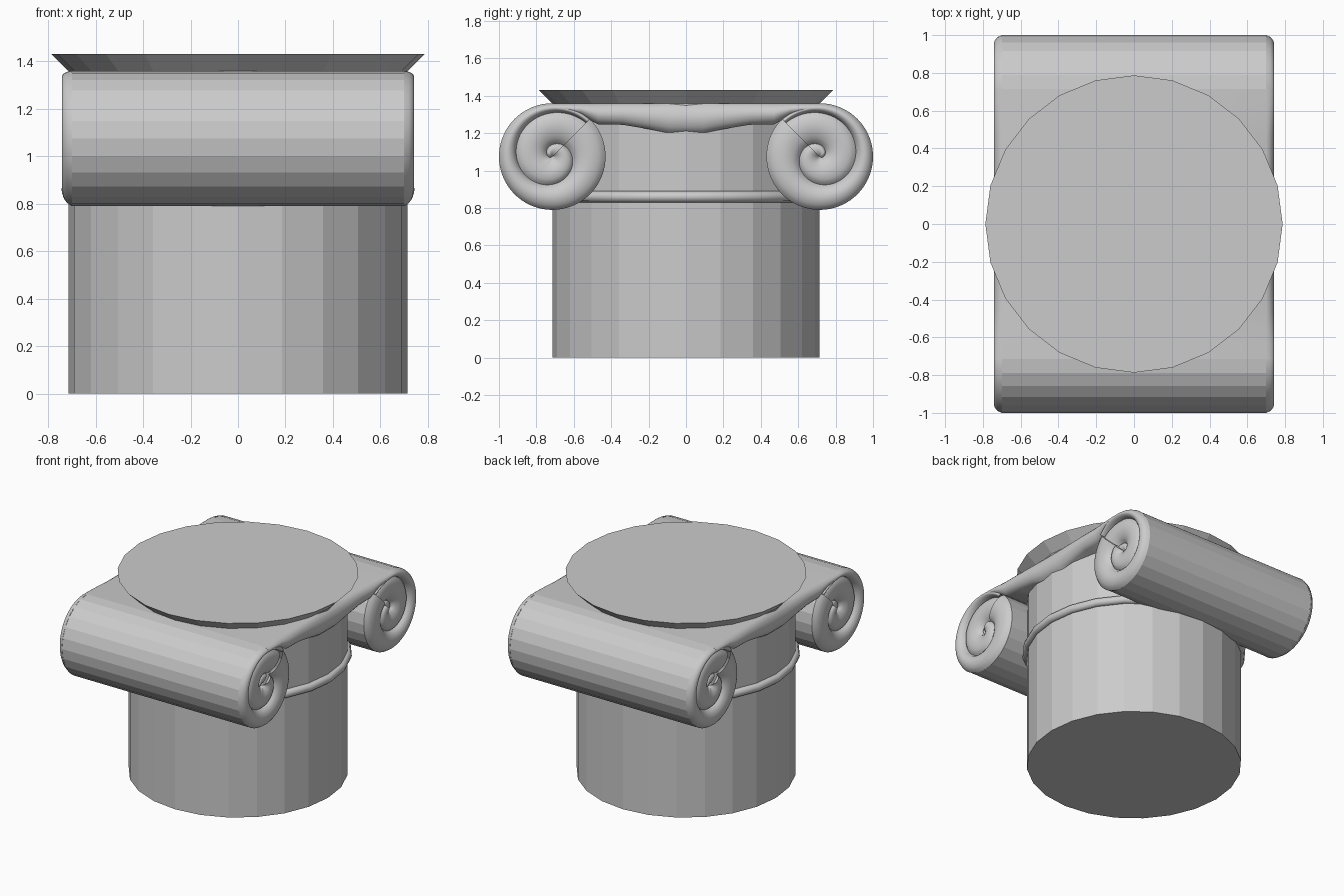
import bpy, bmesh, math
from math import sin, cos, pi

cube = bpy.data.objects.get("Cube")
if cube:
    bpy.data.objects.remove(cube, do_unlink=True)

stone = bpy.data.materials.new("grey stone")
stone.use_nodes = True
STONE = (0.6, 0.6, 0.6, 1)
stone.diffuse_color = STONE
stone.node_tree.nodes["Principled BSDF"].inputs["Base Color"].default_value = STONE

SIDES = 24
ROLL_Y, ROLL_Z, ROLL_R = 0.715, 1.075, 0.285
EDGE_X, BULGE = 0.70, 0.042


def finish(name, bm, smooth=None):
    """Turn a bmesh into a named stone object."""
    bmesh.ops.remove_doubles(bm, verts=bm.verts, dist=0.0002)
    bmesh.ops.recalc_face_normals(bm, faces=bm.faces)
    mesh = bpy.data.meshes.new(name)
    bm.to_mesh(mesh)
    bm.free()
    mesh.materials.append(stone)
    obj = bpy.data.objects.new(name, mesh)
    bpy.context.collection.objects.link(obj)
    if smooth:
        bpy.ops.object.select_all(action='DESELECT')
        obj.select_set(True)
        bpy.context.view_layer.objects.active = obj
        bpy.ops.object.shade_smooth_by_angle(angle=math.radians(smooth))
    return obj


def grid_faces(bm, rows, closed=False):
    """Bridge successive rows of vertices with quads."""
    for a, b in zip(rows, rows[1:]):
        n = len(a)
        for i in range(n if closed else n - 1):
            j = (i + 1) % n
            bm.faces.new((a[i], a[j], b[j], b[i]))


def lathe(name, profile, smooth=None, cap=True, loop=False):
    """Revolve (radius, z) points about the vertical axis."""
    bm = bmesh.new()
    rows = [[bm.verts.new((r * cos(2 * pi * k / SIDES), r * sin(2 * pi * k / SIDES), z))
             for k in range(SIDES)] for r, z in profile]
    if loop:
        rows.append(rows[0])
    grid_faces(bm, rows, closed=True)
    if cap:
        bm.faces.new(rows[0])
        bm.faces.new(rows[-1])
    return finish(name, bm, smooth)


def dome(t):
    return max(0.0, sin(pi * t)) ** 0.6


# Shaft, top plate and neck ring
lathe("column_shaft", [(0.715, 0), (0.715, 1.36)])
lathe("top_plate", [(0.715, 1.36), (0.787, 1.43)])
lathe("neck_ring", [(0.715 + 0.03 * cos(a * pi / 4), 0.86 + 0.03 * sin(a * pi / 4))
                    for a in range(8)], smooth=50, cap=False, loop=True)

# Scroll slab lying across the shaft, with rounded side edges
half = [(0.09, 1.2), (0.2, 1.222), (0.34, 1.245), (0.47, 1.247),
        (0.56, 1.295), (0.64, 1.308), (0.715, 1.312)]
stations = [(-y, z) for y, z in reversed(half)] + half
steps = [i / 10 for i in range(11)]
bm = bmesh.new()
rows = []
for y, low in stations:
    top = ROLL_Z + ROLL_R
    edge = [(EDGE_X + BULGE * dome(t), top + (low - top) * t) for t in steps]
    section = edge + [(-x, z) for x, z in reversed(edge)]
    rows.append([bm.verts.new((x, y, z)) for x, z in section])
grid_faces(bm, rows, closed=True)
bm.faces.new(rows[0])
bm.faces.new(rows[-1])
finish("scroll_slab", bm, smooth=35)


def groove(deg):
    """Radius of the spiral groove after turning by deg."""
    return max(0.0, 0.255 * (1 - deg / 540))


def spiral_row(bm, deg, sx, sy):
    """One radial line of the spiral end, from centre to rim."""
    inner, outer = groove(deg + 360), groove(deg)
    bands = [(0, inner, 0.67, 0.68, 0.02), (inner, outer, 0.68, EDGE_X, 0.036),
             (outer, ROLL_R, EDGE_X, EDGE_X, BULGE)]
    a = math.radians(135 - deg)
    row = []
    for r0, r1, x0, x1, amp in bands:
        amp *= min(1, (r1 - r0) / 0.04)
        for t in steps:
            r = r0 + (r1 - r0) * t
            x = x0 + (x1 - x0) * t + amp * dome(t)
            row.append(bm.verts.new((sx * x, sy * (ROLL_Y + r * cos(a)),
                                     ROLL_Z + r * sin(a))))
    return row


# Front and back rolls with a spiral on each end
for sy, place in ((-1, "front"), (1, "back")):
    bm = bmesh.new()
    rows = [[bm.verts.new((x, sy * ROLL_Y + ROLL_R * cos(2 * pi * k / SIDES),
                           ROLL_Z + ROLL_R * sin(2 * pi * k / SIDES)))
             for k in range(SIDES)] for x in (-EDGE_X, EDGE_X)]
    grid_faces(bm, rows, closed=True)
    finish(place + "_roll", bm)
    for sx, side in ((-1, "right"), (1, "left")):
        bm = bmesh.new()
        grid_faces(bm, [spiral_row(bm, d, sx, sy) for d in range(0, 361, 5)])
        spiral = finish(f"{place}_{side}_spiral", bm, smooth=60)
        # An open sheet needs its normals facing outward
        if sum(p.normal.x * p.area for p in spiral.data.polygons) * sx < 0:
            spiral.data.flip_normals()
